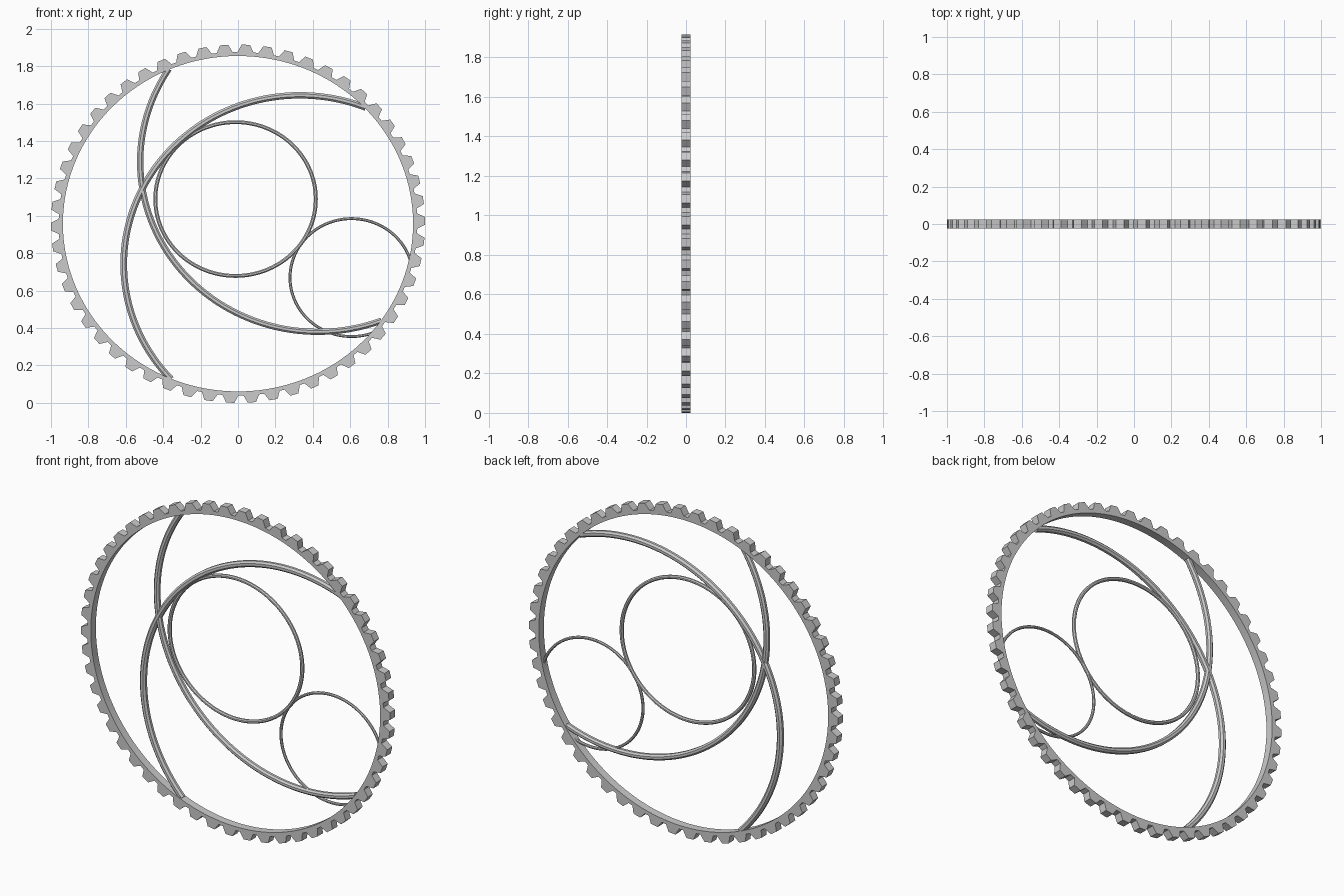
import bpy, bmesh
from math import sin, cos, pi, radians

if "Cube" in bpy.data.objects:
    bpy.data.objects.remove(bpy.data.objects["Cube"])

CZ = 0.958          # height of the gear centre
SQUASH = 0.958      # the whole emblem is slightly flattened in z
HALF = 0.0235       # half depth of the gear
TEETH = 54


def finish(name, bm):
    bmesh.ops.recalc_face_normals(bm, faces=bm.faces)
    me = bpy.data.meshes.new(name)
    bm.to_mesh(me)
    bm.free()
    ob = bpy.data.objects.new(name, me)
    bpy.context.collection.objects.link(ob)
    bpy.ops.object.select_all(action='DESELECT')
    ob.select_set(True)
    bpy.context.view_layer.objects.active = ob
    bpy.ops.object.shade_smooth_by_angle(angle=radians(20))
    return ob


def bridge(bm, loops, closed):
    # join consecutive vertex loops with quads
    n = len(loops[0])
    count = len(loops) if closed else len(loops) - 1
    for i in range(count):
        a, b = loops[i], loops[(i + 1) % len(loops)]
        for j in range(n):
            k = (j + 1) % n
            bm.faces.new((a[j], a[k], b[k], b[j]))
    if not closed:
        bm.faces.new(loops[0])
        bm.faces.new(loops[-1])


def gear(name):
    bm = bmesh.new()
    step = 2 * pi / TEETH
    start = radians(90 - 2.4)
    tooth = ((-0.38, 0.959), (-0.19, 1.0), (0.19, 1.0), (0.38, 0.959))
    loops = []
    for i in range(TEETH):
        for off, r in tooth:
            t = start + (i + off) * step
            section = ((0.936, -HALF), (r, -HALF), (r, HALF), (0.936, HALF))
            loops.append([bm.verts.new((q * cos(t), y, CZ + q * sin(t) * SQUASH))
                          for q, y in section])
    bridge(bm, loops, True)
    return finish(name, bm)


def hoop(name, cx, cz, r, width, steps=180, sides=8):
    # elliptical tube, trimmed where it runs into the gear rim
    def inside(i):
        t = 2 * pi * i / steps
        x, z = cx + r * cos(t), cz + r * SQUASH * sin(t)
        return x * x + ((z - CZ) / SQUASH) ** 2 < 0.945 ** 2
    flags = [inside(i) for i in range(steps)]
    closed = all(flags)
    first = 0 if closed else next(i for i in range(steps) if flags[i] and not flags[i - 1])
    bm = bmesh.new()
    rad = width / 2 / cos(pi / sides)
    loops = []
    for k in range(sum(flags)):
        t = 2 * pi * (first + k) / steps
        loop = []
        for j in range(sides):
            p = 2 * pi * (j + 0.5) / sides
            q = r + rad * cos(p)
            loop.append(bm.verts.new((cx + q * cos(t), rad * sin(p),
                                      cz + q * SQUASH * sin(t))))
        loops.append(loop)
    bridge(bm, loops, closed)
    return finish(name, bm)


# toothed outer rim
gear("gear_rim")
# two large sweeping arcs
hoop("upper_arc", 0.427, 1.29, 0.95, 0.034, 360)
hoop("lower_arc", 0.331, 0.742, 0.942, 0.036, 360)
# full inner circle and smaller trimmed circle
hoop("inner_circle", -0.013, 1.09, 0.429, 0.021)
hoop("small_circle", 0.607, 0.67, 0.329, 0.016)
